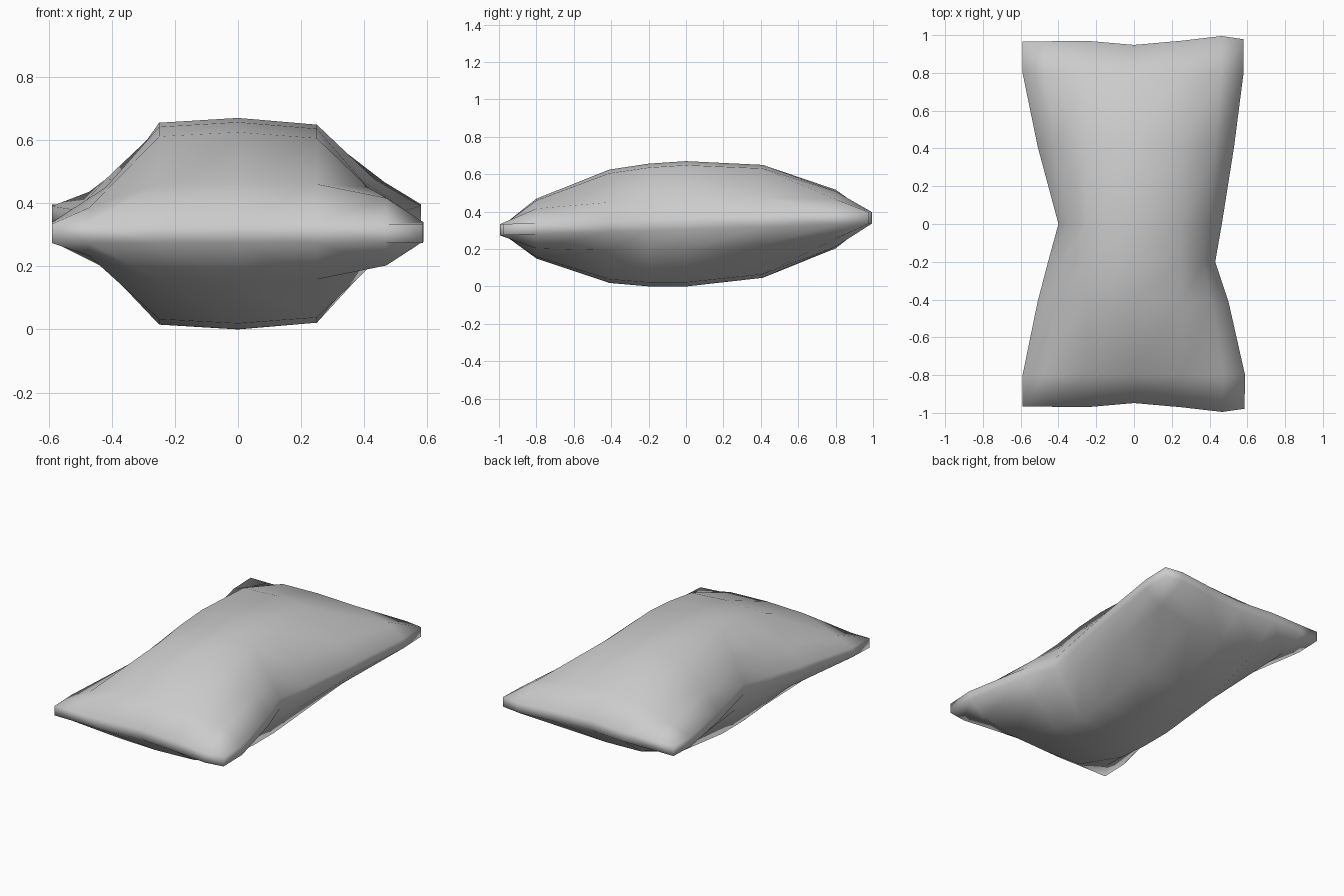
import bpy, bmesh

if "Cube" in bpy.data.objects:
    bpy.data.objects.remove(bpy.data.objects["Cube"])

# Per row: y, left edge x, right edge x, half thickness at the middle
ROWS = [(-0.97, -0.59, 0.585, 0.03), (-0.80, -0.59, 0.588, 0.16),
        (-0.41, -0.51, 0.50, 0.303), (-0.20, -0.455, 0.43, 0.328),
        (0.0, -0.40, 0.465, 0.335), (0.41, -0.51, 0.53, 0.302),
        (0.80, -0.59, 0.58, 0.157), (0.97, -0.59, 0.58, 0.03)]
RIM = 0.03
# Wavy offsets of the two end seams, and puffiness, per column
END = [-0.003, -0.003, 0.0, -0.022, 0.0, 0.025, 0.008]
PUFF = [0, 0.36, 0.95, 1, 0.93, 0.36, 0]
LAST = len(ROWS) - 1
COLS = len(PUFF)


def row_points(j, side):
    y, left, right, half = ROWS[j]
    xs = [left, -0.25 + 0.65 * (left + 0.25), -0.25, 0, 0.25,
          0.25 + 0.65 * (right - 0.25), right]
    pts = []
    for i, x in enumerate(xs):
        yy = y
        if j in (0, LAST):
            yy += END[i] * (1 if j == LAST else -1)
        h = RIM + (half - RIM) * PUFF[i]
        if i == 5 and j in (1, LAST - 1):
            h += 0.03
        pts.append((x, yy, 0.335 + 0.032 * yy + side * h))
    return pts


# Pillow: two puffed panels joined by a narrow rim
bm = bmesh.new()
grids = []
for side in (1, -1):
    g = [[bm.verts.new(p) for p in row_points(j, side)] for j in range(LAST + 1)]
    grids.append(g)
    for j in range(LAST):
        for i in range(COLS - 1):
            bm.faces.new((g[j][i], g[j][i + 1], g[j + 1][i + 1], g[j + 1][i]))


def border(g):
    return (g[0] + [r[-1] for r in g[1:]] + g[-1][-2::-1]
            + [r[0] for r in g[-2:0:-1]])


top, bottom = border(grids[0]), border(grids[1])
for k in range(len(top)):
    n = (k + 1) % len(top)
    bm.faces.new((top[k], bottom[k], bottom[n], top[n]))
bmesh.ops.recalc_face_normals(bm, faces=bm.faces)
low = min(v.co.z for v in bm.verts)
for v in bm.verts:
    v.co.z -= low
for f in bm.faces:
    f.smooth = True
mesh = bpy.data.meshes.new("pillow")
bm.to_mesh(mesh)
bm.free()
pillow = bpy.data.objects.new("pillow", mesh)
bpy.context.collection.objects.link(pillow)
